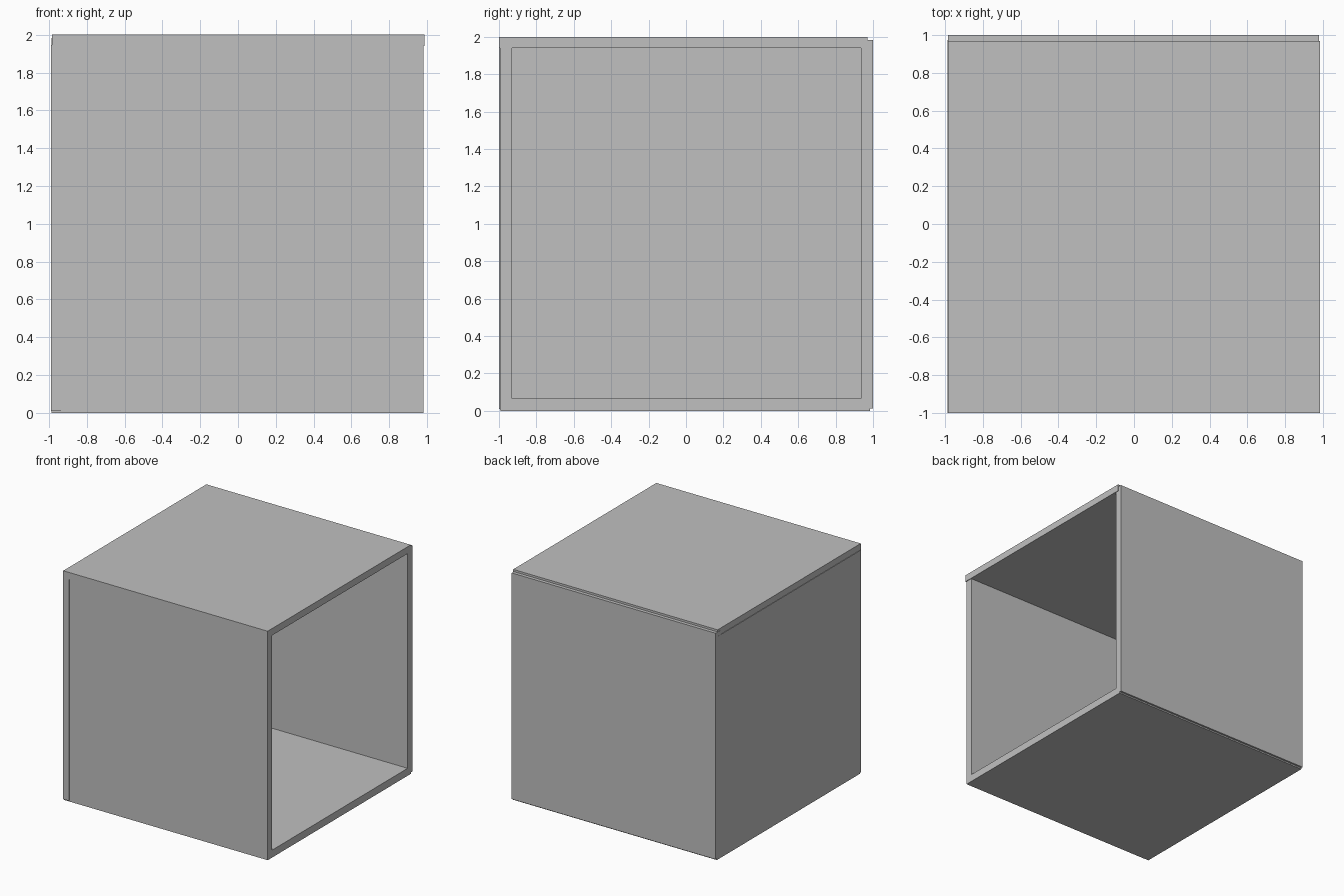
import bpy

cube = bpy.data.objects.get("Cube")
if cube:
    bpy.data.objects.remove(cube, do_unlink=True)

GREY = (0.527, 0.527, 0.527, 1)
grey = bpy.data.materials.new("plain grey")
grey.use_nodes = True
grey.diffuse_color = GREY
grey.node_tree.nodes["Principled BSDF"].inputs["Base Color"].default_value = GREY


def board(name, x, y, z):
    """Box spanning the given (low, high) range on each axis."""
    spans = (x, y, z)
    bpy.ops.mesh.primitive_cube_add(size=1, location=[(a + b) / 2 for a, b in spans])
    ob = bpy.context.object
    ob.name = name
    ob.scale = [b - a for a, b in spans]
    bpy.ops.object.transform_apply(location=False, rotation=False, scale=True)
    ob.data.materials.append(grey)


# Five slightly misaligned boards, leaving the +x side open
board("top_board", (-0.984, 0.986), (-1, 0.97), (1.94, 2))
board("bottom_board", (-0.986, 0.98), (-0.99, 0.983), (0, 0.065))
board("front_board", (-0.935, 0.98), (-0.994, -0.93), (0.002, 1.94))
board("back_board", (-0.986, 0.98), (0.935, 1), (0.012, 1.982))
board("end_board", (-0.988, -0.93), (-1, 0.975), (0.01, 1.945))

# Thin plate low on the inside of the end board
board("inner_plate", (-0.931, -0.922), (-0.325, 0.328), (0.074, 0.213))
